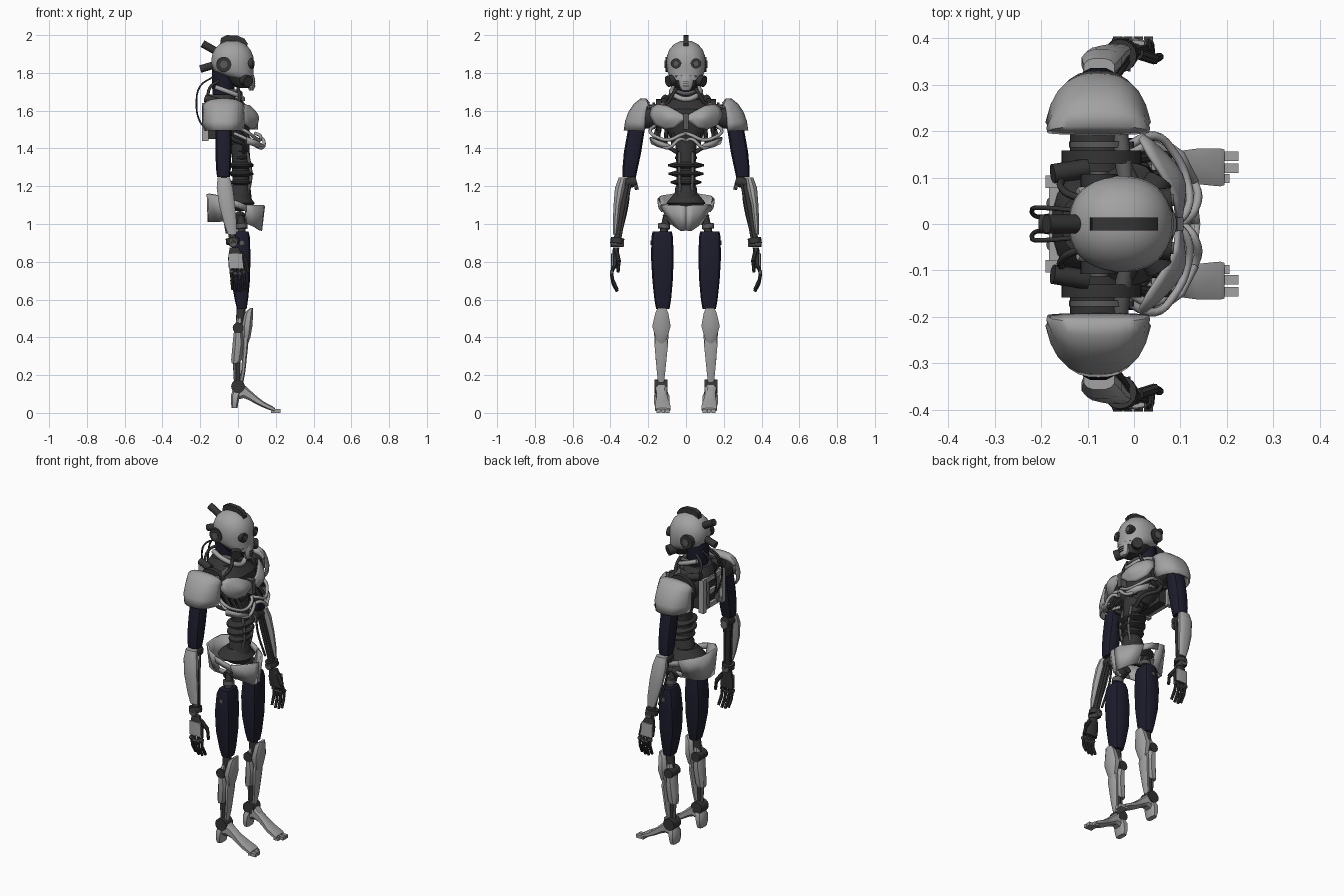
import bpy, bmesh, math
from mathutils import Vector as V

def mat(name, c):
    m = bpy.data.materials.new(name)
    m.diffuse_color = (*c, 1)
    return m

LIGHT = mat("light grey shell", (.36, .36, .36))
MID = mat("mid grey metal", (.10, .10, .10))
DARK = mat("dark metal", (.035, .035, .035))
NAVY = mat("navy fabric", (.012, .012, .026))

def build(name, verts, faces, m, mirror=False, thick=0, angle=35):
    me = bpy.data.meshes.new(name)
    me.from_pydata([tuple(v) for v in verts], [], faces)
    bm = bmesh.new()
    bm.from_mesh(me)
    bmesh.ops.remove_doubles(bm, verts=bm.verts, dist=1e-5)
    bmesh.ops.recalc_face_normals(bm, faces=bm.faces)
    bm.to_mesh(me)
    bm.free()
    me.materials.append(m)
    ob = bpy.data.objects.new(name, me)
    bpy.context.collection.objects.link(ob)
    bpy.context.view_layer.objects.active = ob
    ob.select_set(True)
    bpy.ops.object.shade_smooth_by_angle(angle=math.radians(angle))
    ob.select_set(False)
    if thick:
        ob.modifiers.new("thickness", 'SOLIDIFY').thickness = thick
        ob.modifiers["thickness"].offset = 0
    if mirror:
        ob.modifiers.new("mirror", 'MIRROR').use_axis = (False, True, False)
    return ob

def skin(name, rings, m, mirror=False, angle=35):
    """Closed skin over equal-length rings of points."""
    n = len(rings[0])
    f = [(i*n+j, i*n+(j+1) % n, (i+1)*n+(j+1) % n, (i+1)*n+j)
         for i in range(len(rings)-1) for j in range(n)]
    f += [tuple(range(n)), tuple(range(len(rings)*n-n, len(rings)*n))]
    return build(name, [p for r in rings for p in r], f, m, mirror, 0, angle)

def loft(name, secs, m, mirror=False, n=16, p=1, axis='z', angle=35):
    """Sections (x, y, z, r1, r2); p < 1 squares the outline."""
    sq = lambda a: math.copysign(abs(a)**p, a)
    rings = []
    for x, y, z, a, b in secs:
        ring = []
        for k in range(n):
            t = 2*math.pi*(k+.5)/n
            u, w = a*sq(math.cos(t)), b*sq(math.sin(t))
            ring.append((x+u, y+w, z) if axis == 'z' else (x, y+u, z+w))
        rings.append(ring)
    return skin(name, rings, m, mirror, angle)

def rod(name, a, b, r, m, mirror=False, r2=None, n=12):
    a, b = V(a), V(b)
    q = (b-a).to_track_quat('Z', 'Y')
    ring = lambda c, s: [c+q @ V((s*math.cos(2*math.pi*k/n), s*math.sin(2*math.pi*k/n), 0)) for k in range(n)]
    return skin(name, [ring(a, r), ring(b, r2 or r)], m, mirror)

def box(name, x, y, z, m, mirror=False):
    return skin(name, [[(x[0], y[0], h), (x[1], y[0], h), (x[1], y[1], h), (x[0], y[1], h)] for h in z], m, mirror)

def tube(name, pts, r, m, mirror=False):
    cu = bpy.data.curves.new(name, 'CURVE')
    cu.dimensions, cu.bevel_depth, cu.bevel_resolution = '3D', r, 1
    cu.resolution_u, cu.use_fill_caps = 4, True
    s = cu.splines.new('BEZIER')
    s.bezier_points.add(len(pts)-1)
    for bp, p in zip(s.bezier_points, pts):
        bp.co = p
        bp.handle_left_type = bp.handle_right_type = 'AUTO'
    cu.materials.append(m)
    ob = bpy.data.objects.new(name, cu)
    bpy.context.collection.objects.link(ob)
    if mirror:
        ob.modifiers.new("mirror", 'MIRROR').use_axis = (False, True, False)

def band(name, cols, m, thick=.012):
    """Mirrored strip from columns (top xyz, bottom xyz)."""
    v = [p for c in cols for p in (c[:3], c[3:])]
    build(name, v, [(2*i, 2*i+1, 2*i+3, 2*i+2) for i in range(len(cols)-1)], m, True, thick, 20)

def dome(name, outline, apex, m, thick=.008, rings=5):
    """Bulging mirrored plate from an outline up to an apex; x bulges forward."""
    n, a, v = len(outline), V(apex), []
    for i in range(rings+1):
        t = 1-i/rings
        for p in outline:
            q = a.lerp(V(p), t)
            q.x = p[0]+(a.x-p[0])*(1-t**1.6)
            v.append(q)
    f = [(i*n+j, i*n+(j+1) % n, (i+1)*n+(j+1) % n, (i+1)*n+j) for i in range(rings) for j in range(n)]
    return build(name, v, f, m, True, thick, 30)

# head: skull, crest, eyes, ears, rear tubes
loft("skull", [(.03, 0, 1.762, .055, .068), (.0, 0, 1.785, .083, .09), (-.024, 0, 1.81, .107, .1), (-.028, 0, 1.85, .113, .104),
               (-.029, 0, 1.89, .11, .101), (-.03, 0, 1.925, .095, .088), (-.03, 0, 1.953, .068, .062), (-.03, 0, 1.97, .03, .028)],
     LIGHT, n=32, p=.9, angle=60)
crest = [(-.095, 1.95), (-.09, 1.985), (-.06, 2.0), (.0, 1.997), (.035, 1.98), (.052, 1.955), (.04, 1.92), (-.08, 1.92)]
skin("crest", [[(x, y, z) for x, z in crest] for y in (-.014, .014)], DARK)
rod("eye_rim", (.045, .048, 1.85), (.081, .052, 1.85), .027, DARK, True, n=20)
rod("eye_lens", (.06, .05, 1.85), (.086, .052, 1.85), .013, MID, True, n=16)
rod("ear_disc", (-.075, .08, 1.845), (-.075, .108, 1.845), .04, DARK, True, n=24)
rod("ear_cap", (-.075, .1, 1.845), (-.075, .113, 1.845), .02, MID, True, n=16)
rod("upper_rear_tube", (-.10, 0, 1.905), (-.188, 0, 1.955), .02, DARK)
rod("lower_rear_tube", (-.1, 0, 1.85), (-.2, 0, 1.82), .02, DARK)
# breathing mask
loft("jaw", [(.03, 0, 1.72, .035, .04), (.015, 0, 1.745, .06, .068), (.0, 0, 1.785, .083, .086)], DARK, p=.8)
loft("mouthpiece", [(.07, 0, 1.708, .012, .022), (.07, 0, 1.725, .02, .034), (.07, 0, 1.765, .022, .038), (.066, 0, 1.80, .014, .024)], LIGHT, n=12)
for i in range(3):
    box("mouth_slot", (.085, .0935), (-.016, .016), (1.728+i*.013, 1.732+i*.013), DARK)
rod("mask_filter", (.03, .055, 1.765), (.055, .096, 1.755), .03, DARK, True, n=18)
# neck
loft("neck", [(-.075, 0, 1.67, .058, .06), (-.078, 0, 1.74, .062, .062), (-.07, 0, 1.82, .07, .068)], NAVY)
loft("neck_base", [(-.085, 0, 1.60, .095, .12), (-.09, 0, 1.65, .085, .10), (-.085, 0, 1.685, .07, .07)], DARK, p=.8)
tube("collar", [(-.12, .065, 1.725), (-.05, .075, 1.70), (.01, .05, 1.675), (.025, 0, 1.66), (.01, -.05, 1.675), (-.05, -.075, 1.70), (-.12, -.065, 1.725)], .014, LIGHT)
tube("throat_ring", [(-.06, .06, 1.705), (.0, .04, 1.70), (.014, 0, 1.69), (0, -.04, 1.70), (-.06, -.06, 1.705)], .012, MID)
tube("back_cable", [(-.13, .03, 1.78), (-.20, .035, 1.73), (-.22, .03, 1.64), (-.205, .015, 1.55), (-.17, .02, 1.50)], .005, DARK, True)
tube("neck_cable", [(-.1, .05, 1.76), (-.15, .07, 1.72), (-.15, .10, 1.65), (-.1, .12, 1.6)], .008, DARK, True)
tube("throat_cable", [(.0, .05, 1.72), (.01, .08, 1.67), (.0, .1, 1.64), (-.02, .14, 1.62)], .009, DARK, True)
rod("shoulder_canister", (-.175, .108, 1.665), (-.10, .12, 1.645), .021, DARK, True)
# chest core
loft("chest_core", [(-.02, 0, 1.42, .055, .06), (-.03, 0, 1.48, .09, .10), (-.045, 0, 1.55, .115, .14), (-.05, 0, 1.61, .115, .14), (-.07, 0, 1.66, .085, .085)], DARK, p=.7)
rod("collar_bone", (-.01, .03, 1.65), (-.03, .19, 1.61), .018, MID, True)
rod("shoulder_axle", (-.075, .10, 1.575), (-.075, .25, 1.565), .063, DARK, True, n=20)
rod("shoulder_ring", (-.07, .13, 1.575), (-.07, .158, 1.575), .086, DARK, True, n=28)
rod("shoulder_ring_trim", (-.07, .165, 1.572), (-.07, .178, 1.572), .07, MID, True, n=24)
# chest plates
dome("chest_plate", [(.092, .008, 1.575), (.088, .05, 1.598), (.062, .10, 1.625), (.03, .15, 1.632), (.012, .185, 1.615), (.018, .192, 1.575),
                     (.04, .165, 1.525), (.066, .11, 1.502), (.09, .06, 1.51), (.1, .008, 1.55)], (.108, .085, 1.56), LIGHT)
box("breast_bone", (.06, .106), (-.014, .014), (1.50, 1.585), MID)
# ribs
for i, (w, z, x) in enumerate([(.185, 1.49, .10), (.165, 1.45, .115)]):
    tube("rib", [(-.02, w-.02, z+.03), (.045, w+.005, z), (.085, w-.03, z-.03), (x+.015, .09, z-.045), (x+.015, .03, z-.02+.02*i), (x-.01, 0, z-.01)], .0095, LIGHT, True)
band("rib_plate", [(.05, .19, 1.46, .045, .18, 1.425), (.105, .15, 1.44, .09, .145, 1.41), (.135, .09, 1.42, .12, .09, 1.395)], LIGHT)
for y in (.06, .1, .14):
    rod("rib_strut", (.0, y, 1.53), (.08, y+.01, 1.42), .011, DARK, True, n=8)
tube("chest_hose", [(-.08, .14, 1.53), (-.04, .16, 1.46), (.03, .11, 1.42), (.03, .05, 1.38)], .012, DARK, True)
# back frame
box("back_pack", (-.165, -.11), (-.085, .085), (1.45, 1.63), DARK)
box("back_frame_side", (-.19, -.155), (.078, .104), (1.44, 1.64), LIGHT, True)
for z in (1.45, 1.53, 1.61):
    box("back_frame_bar", (-.183, -.16), (-.085, .085), (z, z+.025), LIGHT)
rod("back_piston", (-.175, .045, 1.46), (-.175, .045, 1.61), .014, MID, True)
# spine and fins
loft("spine", [(.01, 0, 1.12, .065, .065), (.012, 0, 1.19, .055, .058), (.015, 0, 1.21, .045, .05), (.015, 0, 1.37, .048, .053), (-.005, 0, 1.45, .065, .06)], DARK, n=20)
for z, r in ((1.22, .082), (1.265, .094), (1.31, .097), (1.35, .06), (1.39, .06)):
    loft("spine_fin", [(.018, 0, z-.016, r*.5, r*.55), (.018, 0, z-.004, r*.68, r), (.018, 0, z+.006, r*.68, r), (.018, 0, z+.018, r*.5, r*.55)], DARK, n=20)
tube("spine_hose", [(.05, .03, 1.16), (.068, .035, 1.25), (.05, .035, 1.38)], .009, MID, True)
loft("waist_base", [(0, 0, 1.07, .06, .05), (-.01, 0, 1.11, .1, .105), (-.01, 0, 1.13, .085, .09), (0, 0, 1.16, .06, .065)], DARK, n=20)
# pelvis shell with open sides
band("pelvis_back", [(-.16, 0, 1.16, -.155, 0, 1.01), (-.155, .07, 1.16, -.15, .05, 1.01), (-.10, .13, 1.15, -.10, .08, 1.012), (-.05, .145, 1.135, -.05, .095, 1.02)], LIGHT)
band("pelvis_top_rail", [(-.05, .145, 1.135, -.05, .138, 1.10), (0, .146, 1.12, 0, .14, 1.085), (.045, .135, 1.10, .045, .125, 1.065)], LIGHT)
band("pelvis_low_rail", [(-.05, .11, 1.05, -.05, .095, 1.02), (.045, .10, 1.04, .045, .078, 1.0)], LIGHT)
band("pelvis_front", [(.04, .135, 1.10, .04, .08, 1.005), (.085, .10, 1.10, .085, .055, .985), (.133, .035, 1.10, .118, .028, .965), (.137, 0, 1.095, .122, 0, .965)], LIGHT)
# hips
rod("hip_ball", (.01, .05, 1.04), (.01, .115, 1.02), .03, DARK, True)
rod("hip_post", (.015, .10, 1.04), (.02, .12, .95), .022, DARK, True)
rod("hip_collar", (.018, .115, 1.0), (.02, .118, .975), .032, MID, True)
# legs
loft("thigh", [(.02, .123, .55, .026, .036), (.018, .123, .6, .036, .045), (.014, .124, .7, .05, .055), (.014, .125, .82, .053, .061),
               (.018, .126, .93, .046, .058), (.02, .126, .96, .036, .052)], NAVY, True, n=12, p=.5)
rod("thigh_stud", (.02, .17, .90), (.02, .189, .90), .012, MID, True)
rod("knee_post", (.018, .126, .57), (.008, .13, .42), .024, DARK, True)
rod("knee_axle", (.0, .09, .45), (.0, .17, .45), .028, DARK, True, n=16)
loft("knee_guard", [(.072, .128, .555, .008, .024), (.058, .128, .53, .024, .036), (.048, .13, .46, .03, .052), (.045, .13, .40, .022, .034), (.042, .131, .365, .012, .018)], LIGHT, True, n=8, p=.8)
loft("shin_guard", [(.04, .131, .41, .015, .03), (.04, .131, .36, .015, .038), (.028, .132, .22, .012, .024), (.015, .132, .15, .012, .016)], LIGHT, True, n=8, p=.8)
loft("calf", [(.01, .13, .50, .015, .028), (.0, .13, .44, .022, .042), (.002, .131, .37, .032, .038), (-.008, .132, .28, .03, .03), (-.016, .132, .262, .018, .024)], LIGHT, True, n=8, p=.8)
rod("shin_core", (.0, .132, .42), (.0, .132, .14), .013, DARK, True)
rod("calf_piston", (-.02, .132, .28), (-.012, .132, .13), .008, MID, True)
rod("ankle_disc", (.0, .098, .14), (.0, .166, .14), .036, DARK, True, n=20)
# feet
loft("foot", [(-.01, .13, .10, .03, .034), (.03, .13, .115, .034, .038), (.06, .129, .095, .028, .03), (.10, .127, .066, .032, .023),
              (.135, .124, .044, .04, .017), (.185, .122, .021, .043, .013), (.195, .122, .016, .04, .009)], LIGHT, True, n=8, p=.6, axis='x')
loft("heel", [(-.018, .129, .025, .016, .034), (-.018, .129, .05, .02, .042), (-.014, .129, .09, .025, .043), (-.005, .13, .12, .025, .03)], LIGHT, True, n=8, p=.6)
for y in (.088, .11, .136):
    box("toe", (.175, .225 if y > .1 else .205), (y, y+.02), (0, .02), LIGHT, True)
# shoulder pads: arc of (y, z, half width), edges fold inward
arc = [(.195, 1.64, .108), (.212, 1.662, .108), (.24, 1.66, .108), (.275, 1.632, .106), (.302, 1.59, .108), (.318, 1.545, .11), (.326, 1.495, .098)]
vs, N = [], 13
for y, z, w in arc:
    for k in range(N):
        t = k/(N-1)*2-1
        g = 1-.85*abs(t)**2.6
        vs.append((-.077+w*(.5*t+.5*math.sin(t*math.pi/2)), .2+(y-.2)*g, 1.49+(z-1.49)*(1-.22*abs(t)**2.6)))
fs = [(i*N+j, i*N+j+1, (i+1)*N+j+1, (i+1)*N+j) for i in range(len(arc)-1) for j in range(N-1)]
build("shoulder_pad", vs, fs, LIGHT, True, .008, 60)
# arms
loft("upper_arm", [(-.077, .30, 1.25, .035, .036), (-.077, .295, 1.30, .041, .042), (-.077, .283, 1.38, .043, .047), (-.077, .268, 1.47, .044, .046), (-.077, .25, 1.57, .042, .045)], NAVY, True, n=12, p=.7)
rod("elbow_axle", (-.075, .262, 1.225), (-.075, .345, 1.215), .028, DARK, True, n=16)
rod("elbow_cap", (-.075, .255, 1.205), (-.075, .275, 1.2), .022, MID, True)
loft("forearm_shell", [(-.03, .376, .945, .024, .010), (-.04, .372, 1.0, .034, .016), (-.058, .364, 1.10, .043, .02), (-.07, .349, 1.19, .044, .028), (-.075, .335, 1.245, .034, .022)], LIGHT, True, n=12, p=.8)
rod("forearm_core", (-.075, .31, 1.24), (-.025, .366, .9), .02, DARK, True)
rod("forearm_rod", (-.05, .295, 1.21), (-.015, .35, .92), .007, DARK, True)
tube("forearm_cable", [(-.09, .30, 1.2), (-.085, .31, 1.1), (-.06, .345, .95)], .006, DARK, True)
rod("wrist_ring", (-.03, .362, .925), (-.026, .366, .895), .036, DARK, True, n=16)
rod("wrist_joint", (-.03, .33, .90), (-.025, .398, .90), .022, MID, True)
# hands
loft("palm", [(-.008, .38, .765, .042, .014), (-.012, .375, .82, .042, .017), (-.02, .37, .875, .025, .017)], DARK, True, n=10, p=.7)
loft("hand_plate", [(-.01, .391, .765, .04, .007), (-.014, .389, .845, .038, .007)], LIGHT, True, n=8, p=.6)
for i in range(4):
    x, d = -.038+i*.022, (.012, 0, 0, .01)[i]
    p = [(x, .382, .775), (x+.003, .394, .735+d), (x+.006, .388, .69+d), (x+.01, .364, .642+d)]
    for j in range(3):
        rod("finger", p[j], p[j+1], .0095, DARK, True, .008, 8)
    rod("knuckle", (x-.007, .393, .735+d), (x+.013, .393, .735+d), .0105, MID, True, n=8)
rod("thumb_base", (.01, .366, .85), (.045, .355, .80), .012, DARK, True, n=8)
rod("thumb_tip", (.045, .355, .80), (.055, .36, .745), .009, DARK, True, n=8)
